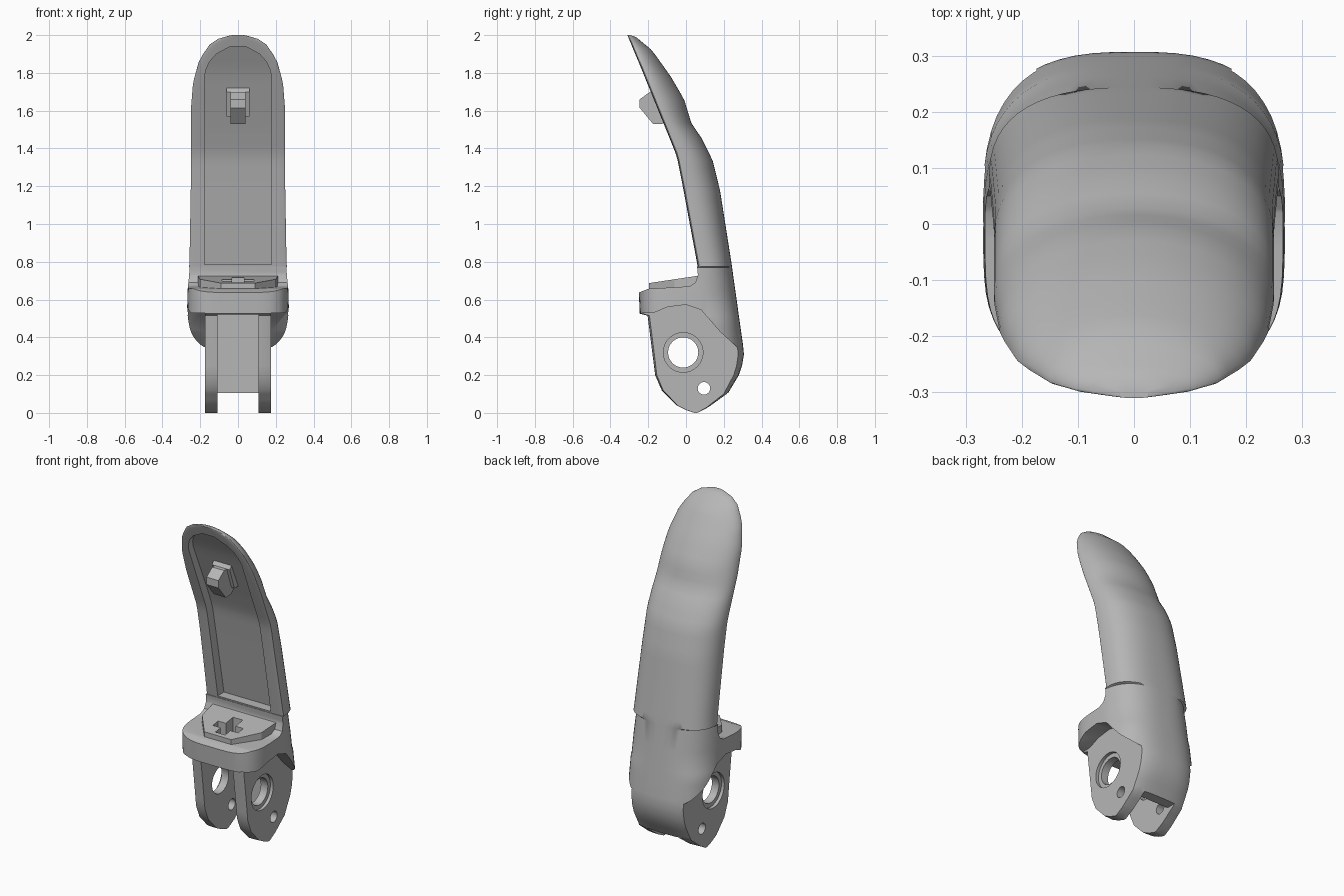
import bpy, bmesh, math

if "Cube" in bpy.data.objects:
    bpy.data.objects.remove(bpy.data.objects["Cube"])

SHADE = (0.47, 0.47, 0.47, 1)
grey = bpy.data.materials.new("mid_grey")
grey.use_nodes = True
grey.diffuse_color = SHADE
grey.node_tree.nodes["Principled BSDF"].inputs["Base Color"].default_value = SHADE


def curve_at(points, t):
    """Linear interpolation through sorted (t, value) pairs."""
    for (a, va), (b, vb) in zip(points, points[1:]):
        if t <= b:
            return va + (vb - va) * max(0, t - a) / (b - a)
    return points[-1][1]


def make(name, rings):
    """Skin a stack of equal closed rings, cap both ends and face it outward."""
    bm = bmesh.new()
    loops = [[bm.verts.new(p) for p in ring] for ring in rings]
    count = len(loops[0])
    for low, high in zip(loops, loops[1:]):
        for i in range(count):
            j = (i + 1) % count
            bm.faces.new((low[i], low[j], high[j], high[i]))
    bm.faces.new(loops[0][::-1])
    bm.faces.new(loops[-1])
    bmesh.ops.triangulate(bm, faces=bm.faces[:])
    if bm.calc_volume(signed=True) < 0:
        bmesh.ops.reverse_faces(bm, faces=bm.faces[:])
    mesh = bpy.data.meshes.new(name)
    bm.to_mesh(mesh)
    bm.free()
    mesh.materials.append(grey)
    obj = bpy.data.objects.new(name, mesh)
    bpy.context.collection.objects.link(obj)
    return obj


def slab(name, profile, x0, x1):
    """Side profile of (y, z) points extruded along x."""
    return make(name, [[(x, y, z) for y, z in profile] for x in (x0, x1)])


def box(name, x, y0, y1, z0, z1):
    return slab(name, [(y0, z0), (y1, z0), (y1, z1), (y0, z1)], -x, x)


def disc(name, y, z, r, x0, x1):
    turn = [math.tau * i / 32 for i in range(32)]
    return slab(name, [(y + r * math.cos(a), z + r * math.sin(a)) for a in turn], x0, x1)


def combine(target, tool, operation="DIFFERENCE"):
    """Apply a boolean with the first solver that keeps the target whole."""
    bpy.context.view_layer.update()
    height = target.dimensions.z
    bpy.context.view_layer.objects.active = target
    mod = target.modifiers.new(tool.name, "BOOLEAN")
    mod.operation = operation
    mod.object = tool
    for solver in ("MANIFOLD", "EXACT", "FLOAT"):
        mod.solver = solver
        bpy.context.view_layer.update()
        result = target.evaluated_get(bpy.context.evaluated_depsgraph_get())
        if result.dimensions.z > .9 * height:
            bpy.ops.object.modifier_apply(modifier=mod.name)
            break
    else:
        target.modifiers.remove(mod)
    bpy.data.objects.remove(tool)


# Outline curves of the lever by height: front, back, half width, roundness
head_front = [(0, .045), (.015, 0), (.04, -.05), (.12, -.13), (.2, -.165),
              (.515, -.205), (.525, -.245), (.64, -.25), (.78, -.25)]
grip_front = [(.77, .062), (1.2, -.018), (1.36, -.05), (1.43, -.078), (2, -.31)]
back = [(0, .06), (.03, .12), (.1, .22), (.2, .28), (.25, .297), (.31, .307), (.36, .302), (.8, .24),
        (1.18, .18), (1.34, .14), (1.46, .08), (1.53, .03), (1.66, -.01),
        (1.78, -.08), (1.92, -.18), (1.99, -.265), (2, -.295)]
width = [(0, .27), (.6, .27), (.8, .257), (1.2, .25), (1.6, .25), (1.75, .238),
         (1.87, .205), (1.95, .15), (1.98, .105), (1.995, .055), (2, .03)]
roundness = [(0, 2.8), (.8, 2.6), (1.4, 2.3), (1.6, 2), (2, 2)]


def power(v, n):
    return math.copysign(abs(v) ** (2 / n), v)


def section(z, grip):
    front = curve_at(grip_front if grip else head_front, z)
    rear = curve_at(back, z)
    mid = front + .012 if grip else min(.065, (front + rear) / 2)
    w, n = curve_at(width, z), curve_at(roundness, z)
    ring = []
    for i in range(56):
        a = math.tau * (i + .5) / 56
        s = math.sin(a)
        e, depth = (n, rear - mid) if s >= 0 else (4, mid - front)
        ring.append((w * power(math.cos(a), e), mid + depth * power(s, e), z))
    return ring


low = sorted({z for z, _ in head_front if z < .76} | {.03, .07, .1, .16, .25, .31, .36, .45})
high = [.775 + .04 * i for i in range(29)] + [1.925, 1.95, 1.965, 1.98, 1.99, 1.996, 2]
lever = make("lever", [section(z, False) for z in low + [.77]] + [section(z, True) for z in high])

# Sloping shelf in front of the grip
combine(lever, slab("shelf_cut", [(-.5, .61), (-.25, .637), (-.2, .657), (.02, .67), (.05, .69),
                                  (.063, .73), (.056, .8), (-.5, .8)], -.5, .5))

# Arched cuts that leave the narrow cheeks below the skirt
arch = [(-.5, -.1), (-.5, .52), (-.17, .53), (-.1, .56), (0, .573), (.08, .545),
        (.18, .43), (.27, .348), (.4, .335), (.4, -.1)]
for side in (-1, 1):
    combine(lever, slab("cheek_cut", arch, side * .174, side * .5))

# Slot between the cheeks, closed by a rear wall
combine(lever, box("slot_cut", .108, -.5, .16, -.1, .52))
combine(lever, box("slot_floor_cut", .1075, -.4, .5, -.1, .105))

# Pivot holes with shallow counterbores, and pin holes
combine(lever, disc("pivot_hole", -.015, .32, .08, -.4, .4))
combine(lever, disc("pin_hole", .095, .13, .033, -.4, .4))
for side in (-1, 1):
    combine(lever, disc("counterbore", -.015, .32, .105, side * .155, side * .4))

# Recess following the front of the grip
recess_width = [(.78, .178), (1.8, .178), (1.86, .15), (1.91, .105), (1.94, .04)]
depth = [(.78, .06), (1.5, .055), (1.8, .045), (1.94, .022)]
rings = []
for i in range(30):
    z = .785 + 1.155 * i / 29
    w, f = curve_at(recess_width, z), curve_at(grip_front, z)
    d = curve_at(depth, z)
    rings.append([(-w, f - .1, z), (w, f - .1, z), (w, f + d, z), (-w, f + d, z)])
combine(lever, make("recess_cut", rings))

# Raised shelf plate with a cross-shaped keyhole
plate = make("shelf_plate", [[(x, y, z + (y + .19) * slope) for x, y in
             [(-.09, -.195), (.09, -.195), (.2, -.06), (.215, .08), (-.215, .08), (-.2, -.06)]]
             for z, slope in ((.63, 0), (.688, .15))])
combine(lever, plate, "UNION")
combine(lever, box("keyhole_cut", .033, -.17, .0, .63, .8))
combine(lever, box("keyhole_cross_cut", .085, -.12, -.07, .63, .8))

# Latch post on the recess floor
post = slab("latch_post", [(-.19, 1.7), (-.245, 1.66), (-.245, 1.615), (-.175, 1.53),
                           (-.125, 1.53), (-.1, 1.55), (-.11, 1.7)], -.04, .04)
base = slab("latch_base", [(-.14, 1.73), (-.165, 1.7), (-.12, 1.57), (-.085, 1.57), (-.115, 1.72)], -.06, .06)
combine(post, base, "UNION")

for obj in (lever, post):
    bpy.ops.object.select_all(action="DESELECT")
    obj.select_set(True)
    bpy.context.view_layer.objects.active = obj
    bpy.ops.object.shade_smooth_by_angle(angle=math.radians(32))
